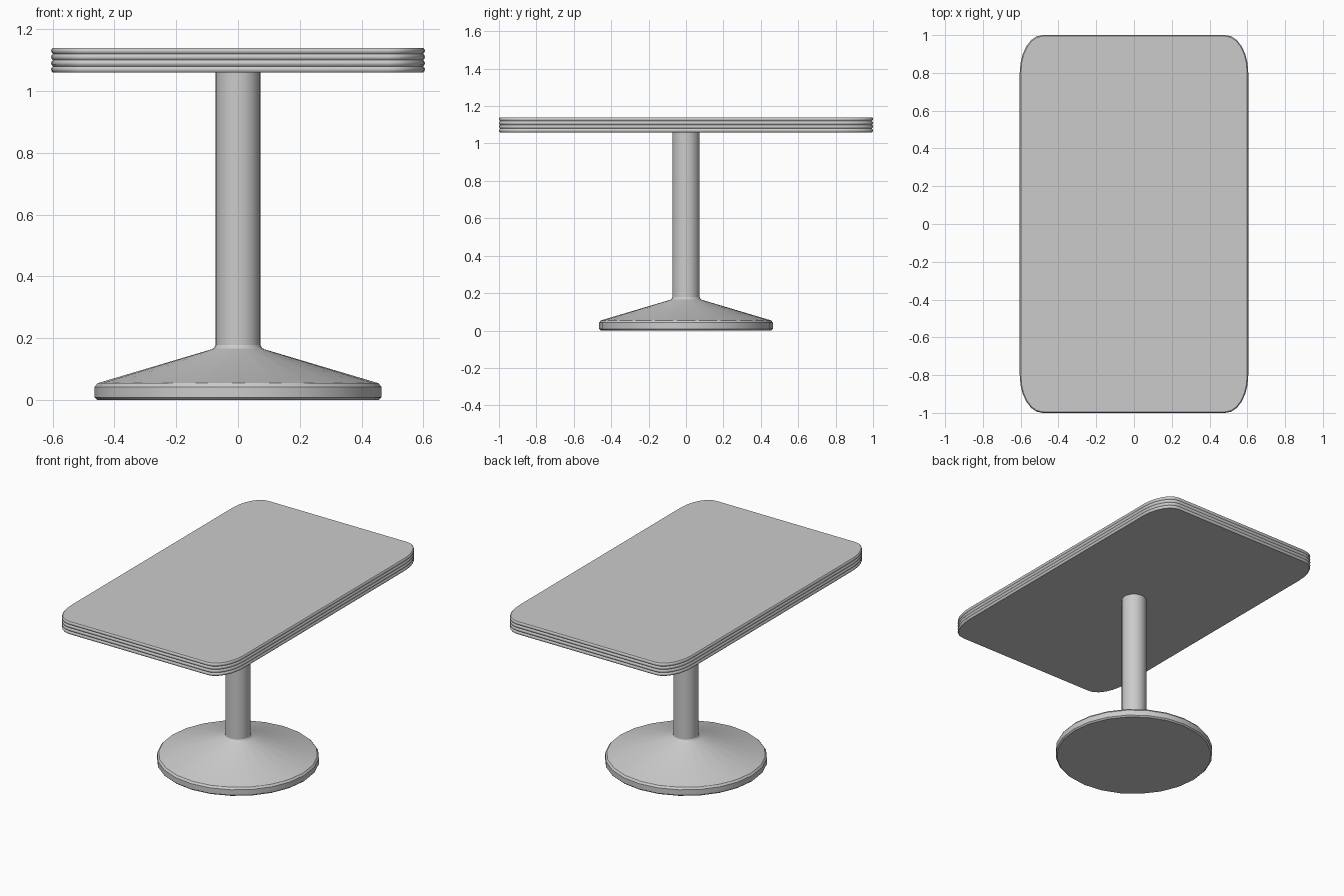
import bpy, bmesh
from math import sin, cos, pi, radians

if "Cube" in bpy.data.objects:
    bpy.data.objects.remove(bpy.data.objects["Cube"])


def loft(name, rings):
    """Skin a stack of closed rings and cap both ends."""
    bm = bmesh.new()
    loops = [[bm.verts.new(p) for p in ring] for ring in rings]
    n = len(loops[0])
    for a, b in zip(loops, loops[1:]):
        for i in range(n):
            j = (i + 1) % n
            bm.faces.new((a[i], a[j], b[j], b[i]))
    bm.faces.new(loops[0][::-1])
    bm.faces.new(loops[-1])
    mesh = bpy.data.meshes.new(name)
    bm.to_mesh(mesh)
    bm.free()
    obj = bpy.data.objects.new(name, mesh)
    bpy.context.collection.objects.link(obj)
    bpy.ops.object.select_all(action='DESELECT')
    obj.select_set(True)
    bpy.context.view_layer.objects.active = obj
    bpy.ops.object.shade_smooth_by_angle(angle=radians(35))
    return obj


def circle(r, z, n=24):
    return [(r * cos(2 * pi * i / n), r * sin(2 * pi * i / n), z) for i in range(n)]


def rounded_rect(inset, z, hx=0.605, hy=1.0, rx=0.12, ry=0.20, seg=6):
    pts = []
    for q, (sx, sy) in enumerate(((1, 1), (-1, 1), (-1, -1), (1, -1))):
        for k in range(seg + 1):
            a = (q + k / seg) * pi / 2
            pts.append((sx * (hx - rx) + (rx - inset) * cos(a),
                        sy * (hy - ry) + (ry - inset) * sin(a), z))
    return pts


# Table top with a ribbed edge band: four ridges separated by three grooves
Z0, Z1, RIDGES = 1.06, 1.14, 4
pitch = (Z1 - Z0) / RIDGES
edge = [(0.006, Z0)]
for r in range(RIDGES):
    z = Z0 + r * pitch
    edge += [(0.001, z + pitch * 0.25), (0.0, z + pitch * 0.5),
             (0.001, z + pitch * 0.75), (0.006, z + pitch)]
loft("table_top", [rounded_rect(i, z) for i, z in edge])

# Conical foot with softened rim
foot = [(0.456, 0.0), (0.4645, 0.008), (0.4645, 0.042), (0.455, 0.054),
        (0.085, 0.164), (0.077, 0.169), (0.073, 0.178)]
loft("pedestal_foot", [circle(r, z) for r, z in foot])

# Column
loft("column", [circle(0.073, 0.17), circle(0.073, 1.065)])
